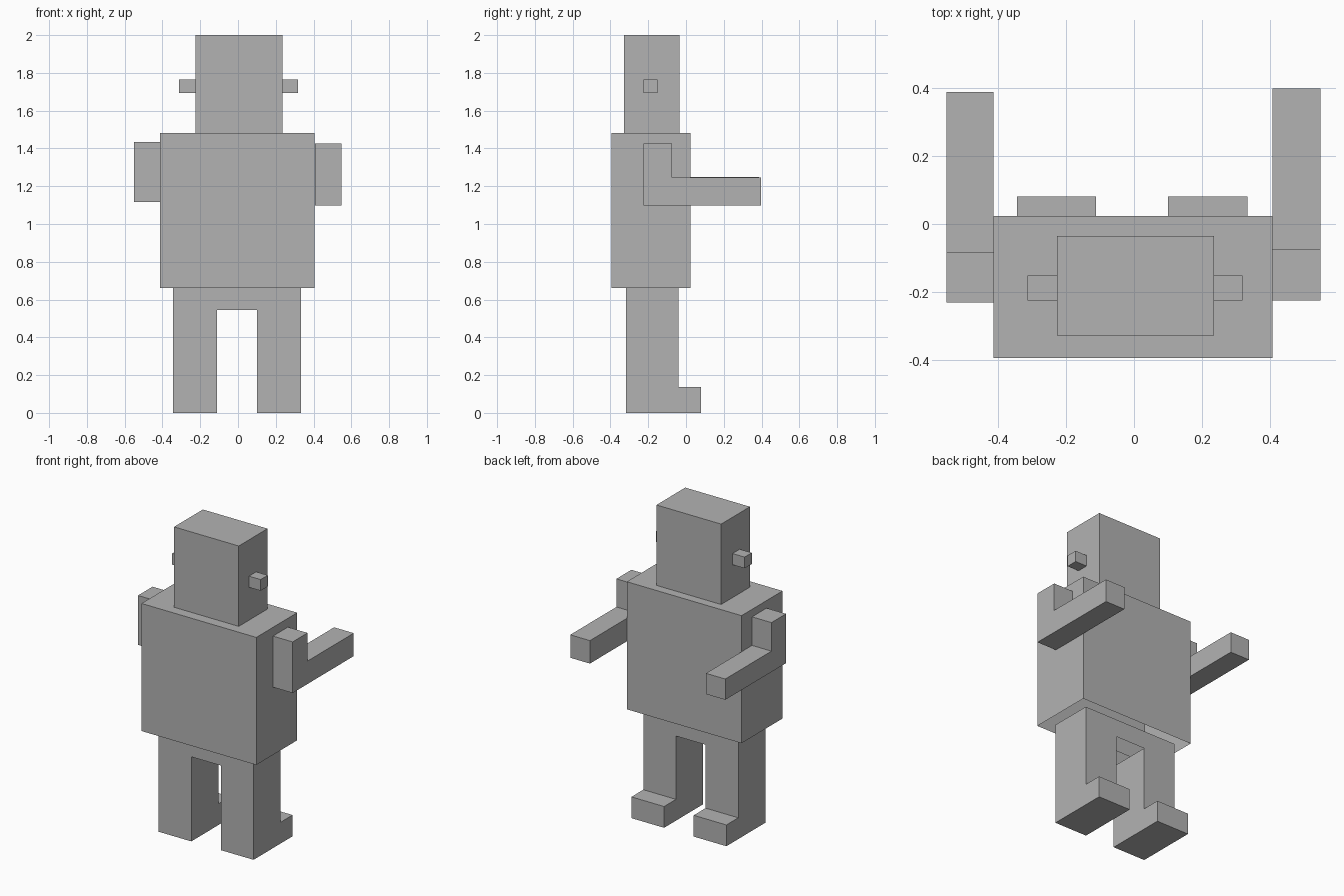
import bpy
import bmesh

cube = bpy.data.objects.get("Cube")
if cube:
    bpy.data.objects.remove(cube, do_unlink=True)

grey = bpy.data.materials.new("plain_grey")
grey.use_nodes = True
colour = (0.45, 0.45, 0.45, 1)
grey.diffuse_color = colour
grey.node_tree.nodes["Principled BSDF"].inputs["Base Color"].default_value = colour


def prism(name, profile, x0, x1, open_at=()):
    """Extrude a (y, z) profile from x0 to x1; open flat faces at given heights."""
    bm = bmesh.new()
    face = bm.faces.new([bm.verts.new((x0, y, z)) for y, z in profile])
    grown = bmesh.ops.extrude_face_region(bm, geom=[face], use_keep_orig=True)
    for v in grown["geom"]:
        if isinstance(v, bmesh.types.BMVert):
            v.co.x = x1
    bmesh.ops.recalc_face_normals(bm, faces=bm.faces)
    gaps = [f for f in bm.faces
            if any(all(abs(v.co.z - h) < 1e-4 for v in f.verts) for h in open_at)]
    bmesh.ops.delete(bm, geom=gaps, context='FACES_ONLY')
    mesh = bpy.data.meshes.new(name)
    bm.to_mesh(mesh)
    bm.free()
    mesh.materials.append(grey)
    obj = bpy.data.objects.new(name, mesh)
    bpy.context.collection.objects.link(obj)
    return obj


def box(name, x0, x1, y0, y1, z0, z1, open_at=()):
    return prism(name, [(y0, z0), (y1, z0), (y1, z1), (y0, z1)], x0, x1, open_at)


HIP, WAIST, NECK, TOP = 0.545, 0.66, 1.482, 2.0
LEG_FRONT, LEG_BACK = -0.317, -0.041

# Head, ears and hollow torso
box("head", -0.226, 0.235, -0.328, -0.035, NECK, TOP)
box("right_ear", -0.312, -0.226, -0.224, -0.151, 1.694, 1.766)
box("left_ear", 0.235, 0.318, -0.224, -0.151, 1.694, 1.766)
box("torso", -0.412, 0.406, -0.394, 0.023, WAIST, NECK, [WAIST])

# Hollow hips
box("hips", -0.344, 0.333, LEG_FRONT, LEG_BACK, HIP, WAIST, [HIP, WAIST])

# Legs with feet
for side, x0, x1 in (("right", -0.344, -0.111), ("left", 0.1, 0.333)):
    foot_end, foot_top = 0.08, 0.137
    prism(side + "_leg",
          [(LEG_FRONT, 0), (foot_end, 0), (foot_end, foot_top),
           (LEG_BACK, foot_top), (LEG_BACK, HIP), (LEG_FRONT, HIP)],
          x0, x1, [HIP])

# Bent arms: shoulder, elbow crook and forearm
for side, x0, x1, y0, crook, hand, z0, fore, z1 in (
        ("right", -0.551, -0.413, -0.231, -0.083, 0.387, 1.116, 1.25, 1.434),
        ("left", 0.407, 0.547, -0.225, -0.073, 0.397, 1.097, 1.245, 1.426)):
    prism(side + "_arm",
          [(y0, z0), (hand, z0), (hand, fore), (crook, fore), (crook, z1), (y0, z1)],
          x0, x1)
